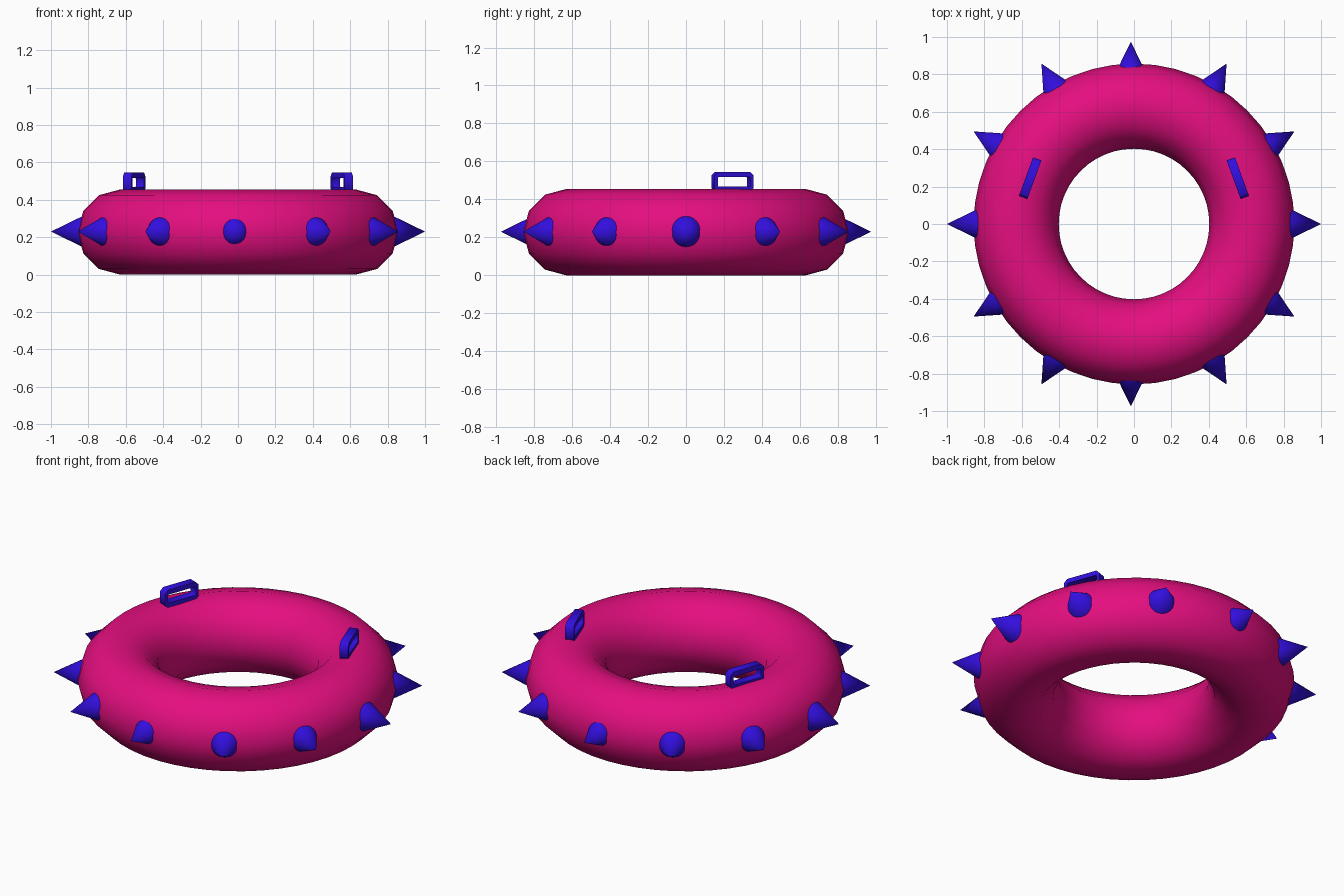
import bpy, bmesh, math
from mathutils import Matrix, Vector

cube = bpy.data.objects.get("Cube")
if cube:
    bpy.data.objects.remove(cube, do_unlink=True)

MAJOR, MINOR = 0.63, 0.2275


def material(name, rgb):
    mat = bpy.data.materials.new(name)
    mat.use_nodes = True
    color = (*rgb, 1)
    mat.diffuse_color = color
    mat.node_tree.nodes["Principled BSDF"].inputs["Base Color"].default_value = color
    return mat


pink = material("hot_pink", (0.78, 0.0045, 0.215))
blue = material("deep_blue", (0.032, 0.0045, 0.73))


def finish(obj, name, mat, angle):
    obj.name = name
    obj.data.materials.append(mat)
    bpy.ops.object.select_all(action="DESELECT")
    obj.select_set(True)
    bpy.context.view_layer.objects.active = obj
    bpy.ops.object.shade_smooth_by_angle(angle=math.radians(angle))


# Round inflated ring
bpy.ops.mesh.primitive_torus_add(major_radius=MAJOR, minor_radius=MINOR,
                                 major_segments=48, minor_segments=12,
                                 location=(0, 0, MINOR))
finish(bpy.context.object, "ring", pink, 60)

# Twelve cones pointing outward, set into the rim
SPIKE_HEIGHT = 0.17
for i in range(12):
    a = math.radians(30 * i)
    out = Vector((math.cos(a), math.sin(a), 0))
    front_or_back = i in (3, 9)
    tip = 1.0 if i in (0, 6) else 0.975 if front_or_back else 0.99
    pos = out * (tip - SPIKE_HEIGHT / 2)
    pos.z = 0.23
    if front_or_back:
        pos.x -= 0.017
    bpy.ops.mesh.primitive_cone_add(vertices=32, radius1=0.083, depth=SPIKE_HEIGHT,
                                    location=pos,
                                    rotation=out.to_track_quat("Z", "Y").to_euler())
    finish(bpy.context.object, f"spike_{i + 1}", blue, 40)


def chamfered(length, height, cut):
    """Rectangle outline with cut corners, as (y, z) pairs."""
    h, v = length / 2, height / 2
    return [(h, v - cut), (h - cut, v), (cut - h, v), (-h, v - cut),
            (-h, cut - v), (cut - h, -v), (h - cut, -v), (h, cut - v)]


def handle(name, side):
    bm = bmesh.new()
    outer, inner = chamfered(0.22, 0.105, 0.02), chamfered(0.182, 0.05, 0.004)
    rings = [[bm.verts.new((x, y, z)) for y, z in loop]
             for x, loop in ((-0.024, outer), (0.024, outer),
                             (0.024, inner), (-0.024, inner))]
    # Join the four outlines into a closed loop with a slot through it
    for k in range(4):
        a, b = rings[k], rings[(k + 1) % 4]
        for j in range(8):
            n = (j + 1) % 8
            bm.faces.new((a[j], a[n], b[n], b[j]))
    bmesh.ops.recalc_face_normals(bm, faces=bm.faces)
    bm.transform(Matrix.Translation((side * 0.555, 0.245, 0.4925))
                 @ Matrix.Rotation(side * math.radians(20), 4, "Z"))
    mesh = bpy.data.meshes.new(name)
    bm.to_mesh(mesh)
    bm.free()
    obj = bpy.data.objects.new(name, mesh)
    bpy.context.collection.objects.link(obj)
    finish(obj, name, blue, 50)


# Pair of grab handles on top
handle("left_handle", 1)
handle("right_handle", -1)
